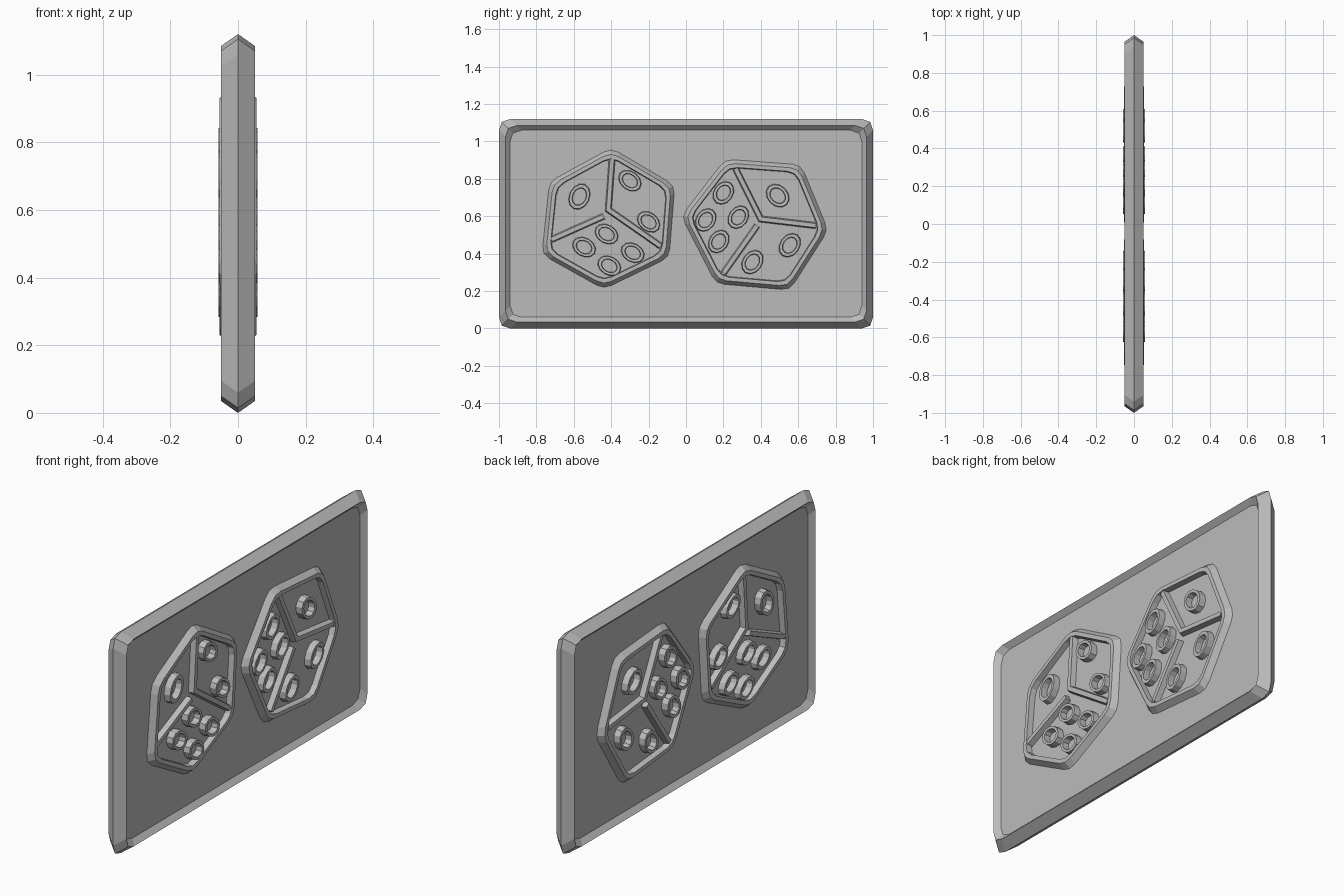
import bpy, bmesh, math
from mathutils import Vector

cube = bpy.data.objects.get("Cube")
if cube:
    bpy.data.objects.remove(cube)

GREY = (0.5, 0.5, 0.5, 1)
mat = bpy.data.materials.new("plain_grey")
mat.use_nodes = True
mat.diffuse_color = GREY
mat.node_tree.nodes["Principled BSDF"].inputs["Base Color"].default_value = GREY

FLOOR, BURIED = 0.025, 0.015


def offset(p, prev, nxt, d):
    """Mitred offset of a corner to the left of its path."""
    a = (p - prev).normalized() if prev else (nxt - p).normalized()
    b = (nxt - p).normalized() if nxt else a
    na, nb = Vector((-a.y, a.x)), Vector((-b.y, b.x))
    return p + (na + nb) * d / (1 + na.dot(nb))


def outline(corners, inset, r, segs=2):
    """Inset a counter-clockwise polygon and round its corners."""
    n = len(corners)
    pts = [Vector(c) for c in corners]
    pts = [offset(pts[i], pts[i - 1], pts[(i + 1) % n], inset) for i in range(n)]
    loop = []
    for i, p in enumerate(pts):
        a = p + (pts[i - 1] - p).normalized() * r
        b = p + (pts[(i + 1) % n] - p).normalized() * r
        for k in range(segs + 1):
            t = k / segs
            loop.append(a * (1 - t) ** 2 + p * 2 * t * (1 - t) + b * t * t)
    return loop


def strip(path, width):
    """Outline of a band that follows an open path."""
    pts = [Vector(p) for p in path]
    ends = [None] + pts + [None]
    side = [[offset(p, ends[i], ends[i + 2], s * width / 2) for i, p in enumerate(pts)]
            for s in (-1, 1)]
    return side[0] + side[1][::-1]


def ellipse(c, major, minor, angle, sides=12):
    u = Vector((math.cos(angle), math.sin(angle)))
    v = Vector((-u.y, u.x))
    return [Vector(c) + u * major * math.cos(math.tau * k / sides)
            + v * minor * math.sin(math.tau * k / sides) for k in range(sides)]


def loft(name, loops, ring=False, mirror=True):
    """Bridge (outline, x) loops; close as a ring or with end caps."""
    bm = bmesh.new()
    rows = [[bm.verts.new((x, p.x, p.y)) for p in loop] for loop, x in loops]
    pairs = list(zip(rows, rows[1:])) + ([(rows[-1], rows[0])] if ring else [])
    n = len(rows[0])
    for a, b in pairs:
        for i in range(n):
            j = (i + 1) % n
            bm.faces.new((a[i], a[j], b[j], b[i]))
    if not ring:
        bm.faces.new(rows[0])
        bm.faces.new(rows[-1])
    bmesh.ops.recalc_face_normals(bm, faces=bm.faces)
    mesh = bpy.data.meshes.new(name)
    bm.to_mesh(mesh)
    bm.free()
    mesh.materials.append(mat)
    ob = bpy.data.objects.new(name, mesh)
    bpy.context.collection.objects.link(ob)
    if mirror:
        ob.modifiers.new("other_side", "MIRROR").use_axis[0] = True
    return ob


# Plate with a bevelled rim and a sunken panel on both sides
RECT = [(-1, 0), (1, 0), (1, 1.12), (-1, 1.12)]
half = [(0.0, 0.0, 0.06), (0.035, 0.05, 0.06), (0.06, FLOOR, 0.06)]
section = [(i, -x, r) for i, x, r in half[:0:-1]] + half
loft("plate", [(outline(RECT, i, r), x) for i, x, r in section], mirror=False)


def die(name, corners, ribs, pips):
    # Raised border
    border = [(0, BURIED), (0, FLOOR), (0.02, 0.054), (0.04, 0.054), (0.045, BURIED)]
    loft(name + "_border", [(outline(corners, i, 0.045), x) for i, x in border], ring=True)
    # Ridges between the three faces
    for k, path in enumerate(ribs):
        loft(f"{name}_ridge_{k + 1}", [(strip(path, 0.034), BURIED),
                                       (strip(path, 0.034), FLOOR),
                                       (strip(path, 0.022), 0.052)])
    # Ring-shaped pips
    rings = [(1, BURIED), (1, FLOOR), (0.94, 0.057), (0.68, 0.057), (0.62, BURIED)]
    k = 0
    for angle, major, minor, centres in pips:
        for c in centres:
            k += 1
            loft(f"{name}_pip_{k}",
                 [(ellipse(c, major * s, minor * s, math.radians(angle)), x)
                  for s, x in rings], ring=True)


die("front_die",
    [(-0.44, 0.21), (-0.09, 0.38), (-0.06, 0.765), (-0.4, 0.965), (-0.73, 0.785), (-0.77, 0.395)],
    [[(-0.395, 0.91), (-0.415, 0.635), (-0.135, 0.44)],
     [(-0.72, 0.475), (-0.44, 0.6)]],
    [(65, 0.073, 0.055, [(-0.57, 0.705)]),
     (-38, 0.068, 0.05, [(-0.3, 0.79), (-0.2, 0.57)]),
     (-30, 0.067, 0.05, [(-0.545, 0.435), (-0.425, 0.505), (-0.41, 0.335), (-0.285, 0.405)])])

die("back_die",
    [(0.16, 0.24), (0.555, 0.205), (0.76, 0.525), (0.615, 0.875), (0.21, 0.905), (-0.025, 0.6)],
    [[(0.265, 0.855), (0.4, 0.585), (0.695, 0.55)],
     [(0.2, 0.295), (0.38, 0.55)]],
    [(55, 0.067, 0.052, [(0.2, 0.725), (0.105, 0.58), (0.28, 0.595), (0.175, 0.465)]),
     (-45, 0.07, 0.055, [(0.49, 0.71)]),
     (55, 0.07, 0.053, [(0.355, 0.355), (0.555, 0.445)])])
